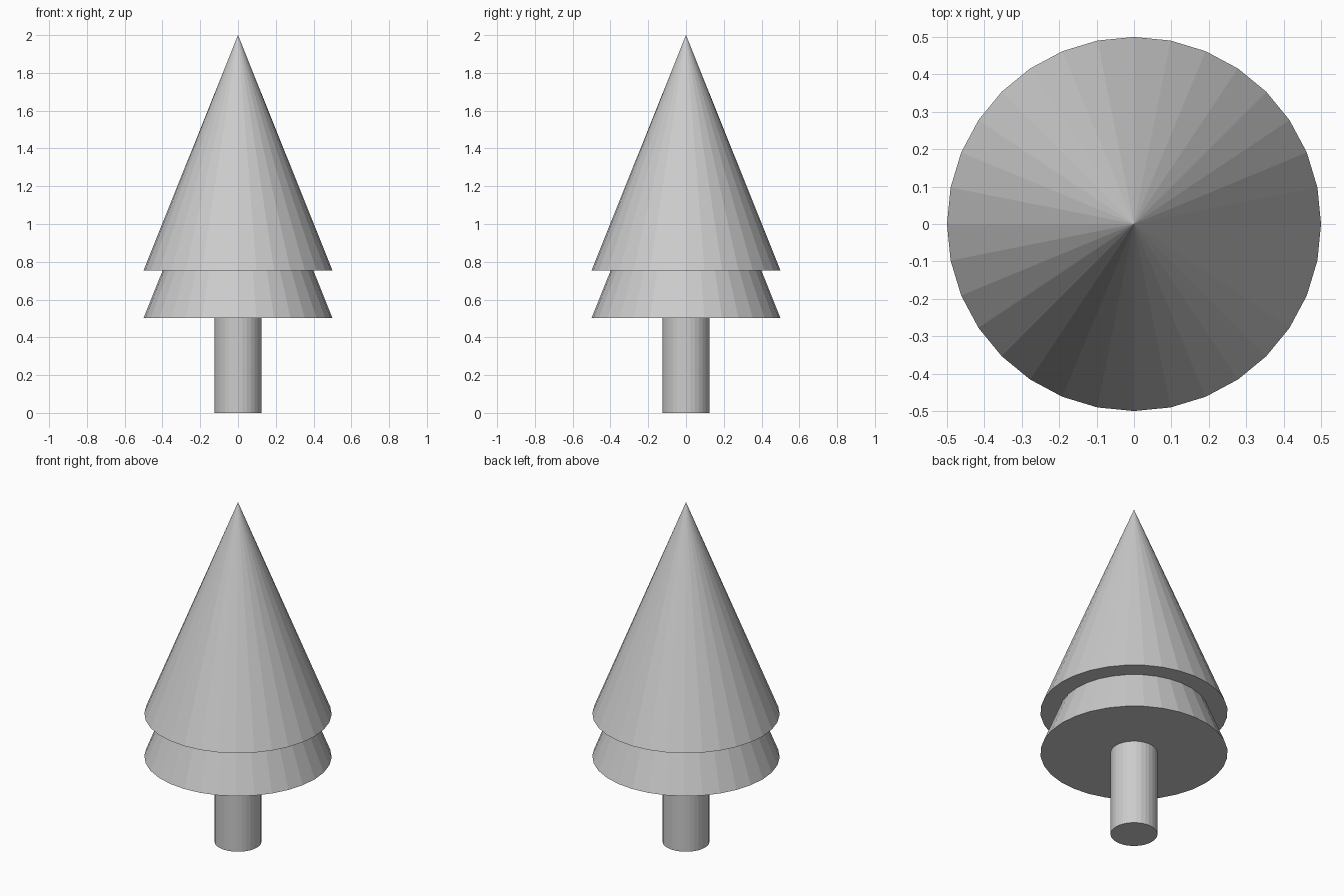
import bpy

if "Cube" in bpy.data.objects:
    bpy.data.objects.remove(bpy.data.objects["Cube"])

SIDES = 32


def cone(name, base_z, radius, height, top_radius=0.0):
    """Flat-shaded cone or cylinder standing on base_z."""
    bpy.ops.mesh.primitive_cone_add(
        vertices=SIDES, radius1=radius, radius2=top_radius, depth=height,
        location=(0, 0, base_z + height / 2))
    bpy.context.object.name = name


# Trunk
cone("trunk", 0.0, 0.125, 0.503, top_radius=0.125)

# Two overlapping tiers of foliage, identical in size
TIER_HEIGHT = 1.245
cone("lower_foliage", 0.502, 0.5, TIER_HEIGHT)
cone("upper_foliage", 0.755, 0.5, TIER_HEIGHT)
